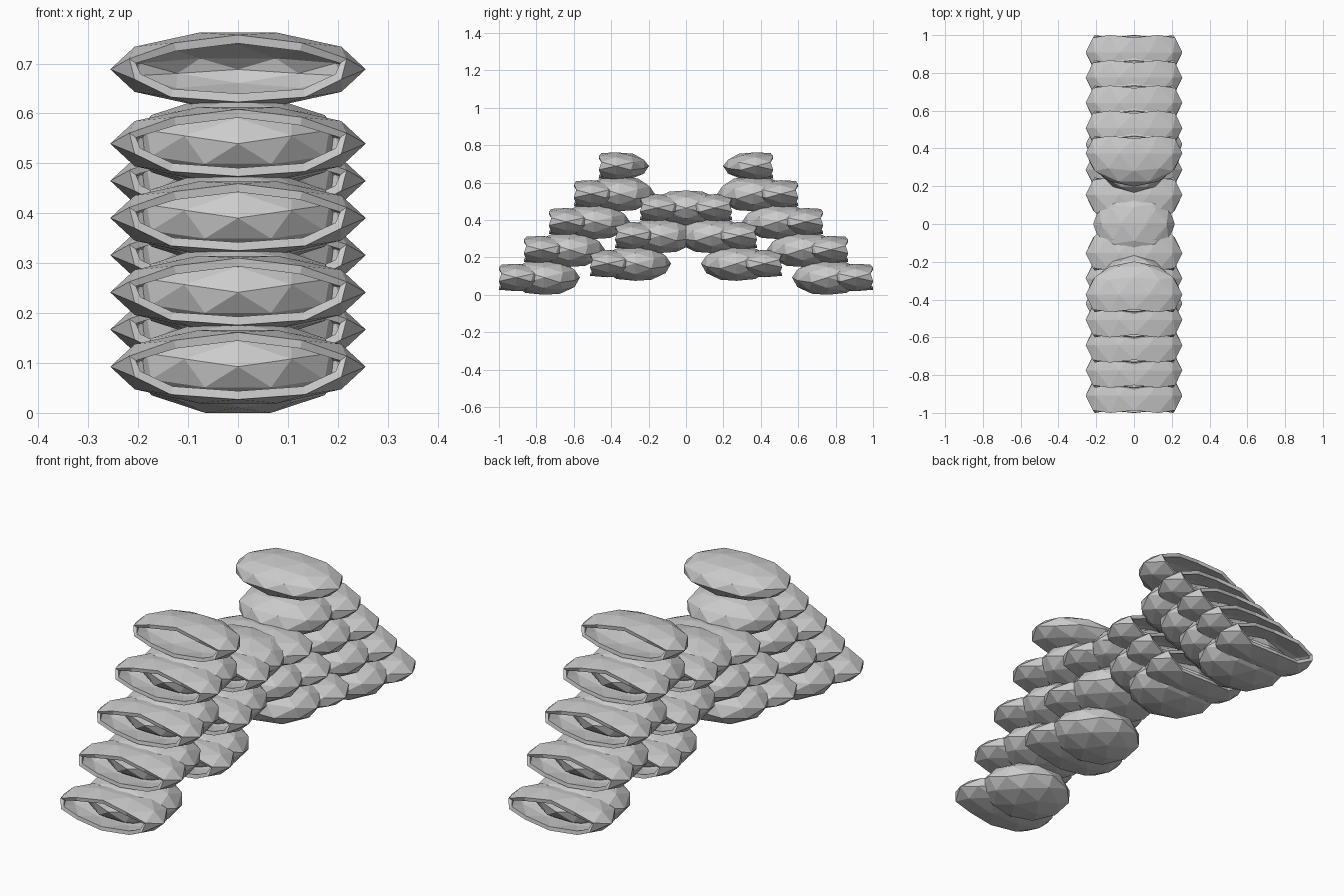
import bpy, bmesh, math
from mathutils import Matrix

cube = bpy.data.objects.get("Cube")
if cube:
    bpy.data.objects.remove(cube, do_unlink=True)

grey = bpy.data.materials.new("plain grey")
grey.use_nodes = True
grey.diffuse_color = (0.6, 0.6, 0.6, 1)
grey.node_tree.nodes["Principled BSDF"].inputs["Base Color"].default_value = (0.6, 0.6, 0.6, 1)

# Lay the faceted ball down so that its pole faces the front
LAY_DOWN = Matrix(((0, -1, 0), (0, 0, -1), (1, 0, 0)))


def faceted_ball(name, radii, is_open=False):
    bm = bmesh.new()
    bmesh.ops.create_icosphere(bm, subdivisions=2, radius=1)
    if is_open:
        cap = [f for f in bm.faces if f.calc_center_median().z > 0.5]
        bmesh.ops.delete(bm, geom=cap, context="FACES")
    bmesh.ops.transform(bm, matrix=LAY_DOWN.to_4x4(), verts=bm.verts)
    bmesh.ops.scale(bm, vec=radii, verts=bm.verts)
    mesh = bpy.data.meshes.new(name)
    bm.to_mesh(mesh)
    bm.free()
    mesh.materials.append(grey)
    return mesh


SHELL_DEPTH, RIM_DEPTH, KERNEL_OFFSET = 0.176, 0.092, 0.242
shell_mesh = faceted_ball("shell", (0.256, SHELL_DEPTH, 0.077), is_open=True)
kernel_mesh = faceted_ball("kernel", (0.215, 0.191, 0.097))


def place(name, mesh, y, z, turn):
    obj = bpy.data.objects.new(name, mesh)
    bpy.context.collection.objects.link(obj)
    obj.location = (0, -y if turn else y, z)
    obj.rotation_euler.z = math.pi if turn else 0
    return obj


def unit(name, start, z, turn, with_kernel=True):
    # Hollow shell opening outwards, with a solid kernel nested behind it
    shell = place(name + "_shell", shell_mesh, start + RIM_DEPTH, z, turn)
    wall = shell.modifiers.new("wall", "SOLIDIFY")
    wall.thickness = 0.017
    wall.offset = -1
    if with_kernel:
        place(name + "_kernel", kernel_mesh, start + KERNEL_OFFSET, z, turn)


STEP_Y, STEP_Z, BASE = 0.1335, 0.149, 0.0925
for side, turn in (("front", False), ("back", True)):
    # Outer staircase of five, the top one without a kernel
    for i in range(5):
        unit(f"{side}_outer_{i + 1}", -1 + i * STEP_Y, BASE + i * STEP_Z, turn, i < 4)
    # Inner staircase of three, meeting in the middle as an arch
    for i in range(3):
        unit(f"{side}_inner_{i + 1}", -0.513 + i * STEP_Y, BASE + (i + 0.5) * STEP_Z, turn)
